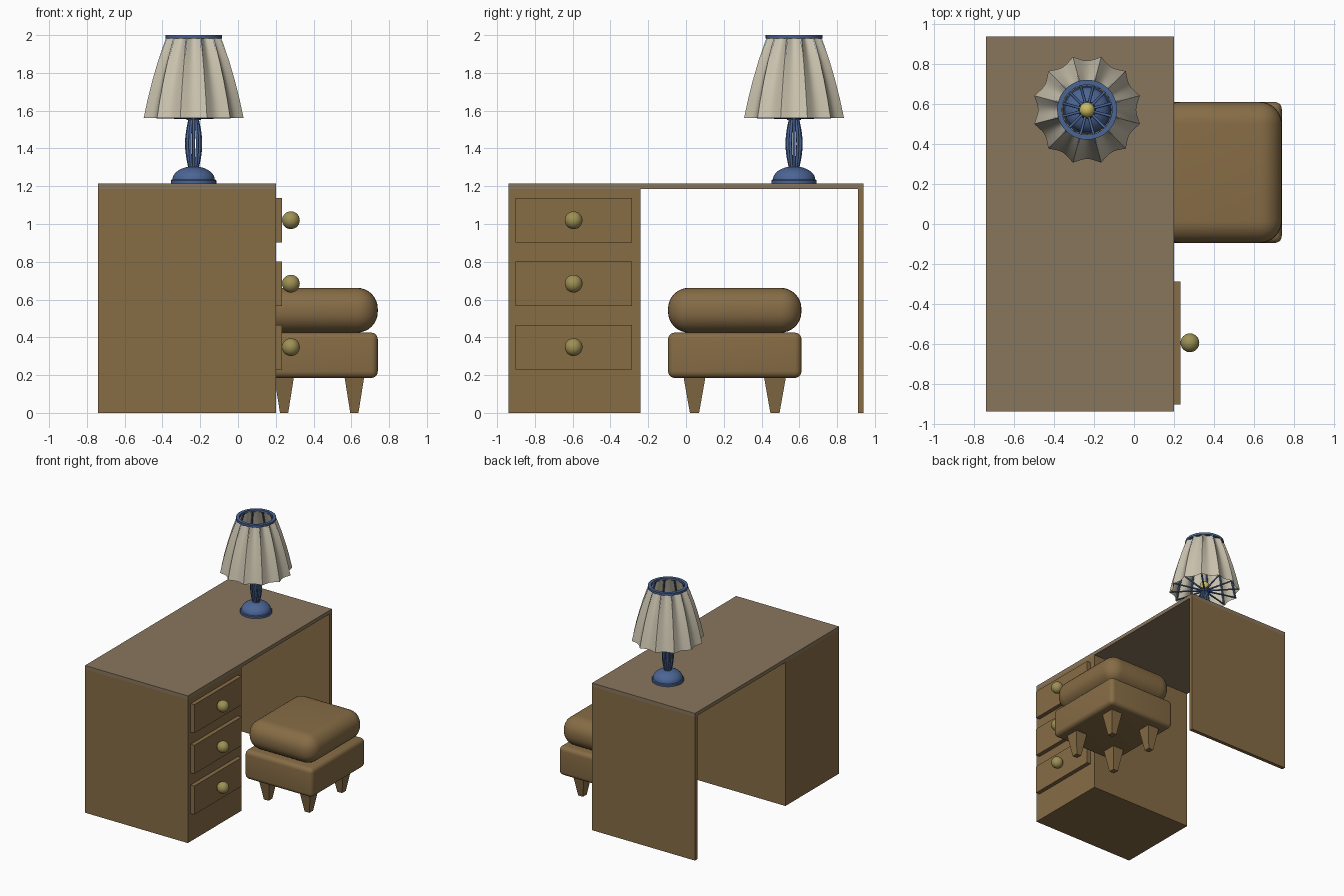
import bpy, bmesh, math
from math import sin, cos, pi, radians

if "Cube" in bpy.data.objects:
    bpy.data.objects.remove(bpy.data.objects["Cube"])


def material(name, rgb):
    m = bpy.data.materials.new(name)
    m.diffuse_color = (*rgb, 1)
    m.use_nodes = True
    m.node_tree.nodes["Principled BSDF"].inputs["Base Color"].default_value = m.diffuse_color
    return m


WOOD = material("wood", (0.24, 0.15, 0.06))
TOP = material("desktop_wood", (0.25, 0.18, 0.11))
BRASS = material("brass", (0.34, 0.28, 0.09))
BLUE = material("blue_metal", (0.07, 0.13, 0.30))
CREAM = material("cream_cloth", (0.60, 0.55, 0.43))
YELLOW = material("yellow_bulb", (0.60, 0.50, 0.12))


def finish(name, bm, mat, smooth=False):
    bmesh.ops.recalc_face_normals(bm, faces=bm.faces)
    me = bpy.data.meshes.new(name)
    bm.to_mesh(me)
    bm.free()
    me.materials.append(mat)
    ob = bpy.data.objects.new(name, me)
    bpy.context.collection.objects.link(ob)
    if smooth:
        bpy.ops.object.select_all(action='DESELECT')
        ob.select_set(True)
        bpy.context.view_layer.objects.active = ob
        bpy.ops.object.shade_smooth_by_angle(angle=radians(40))
    return ob


def box(name, lo, hi, mat, bevel=0, segments=6, foot=1):
    """Box from corner to corner; foot scales the bottom face for tapered legs."""
    bm = bmesh.new()
    bmesh.ops.create_cube(bm, size=1)
    mid = [(a + b) / 2 for a, b in zip(lo, hi)]
    for v in bm.verts:
        k = foot if v.co.z < 0 else 1
        v.co = [mid[i] + v.co[i] * (hi[i] - lo[i]) * (k if i < 2 else 1) for i in range(3)]
    if bevel:
        bmesh.ops.bevel(bm, geom=bm.edges[:], offset=bevel, segments=segments,
                        profile=0.5, affect='EDGES')
    return finish(name, bm, mat, bevel > 0)


def ball(name, centre, r, mat):
    bm = bmesh.new()
    bmesh.ops.create_uvsphere(bm, u_segments=24, v_segments=16, radius=r)
    bmesh.ops.translate(bm, verts=bm.verts, vec=centre)
    return finish(name, bm, mat, True)


def lathe(name, profile, centre, mat, n=48, closed=False, offset=lambda a: 0):
    """Revolve (r, z) points; offset varies the radius with the angle."""
    bm = bmesh.new()
    rings = []
    for r, z in profile:
        ring = []
        for i in range(n):
            a = 2 * pi * i / n
            q = r + offset(a)
            ring.append(bm.verts.new((centre[0] + q * cos(a), centre[1] + q * sin(a), z)))
        rings.append(ring)
    pairs = list(zip(rings, rings[1:])) + ([(rings[-1], rings[0])] if closed else [])
    for a, b in pairs:
        for i in range(n):
            j = (i + 1) % n
            bm.faces.new((a[i], a[j], b[j], b[i]))
    bmesh.ops.remove_doubles(bm, verts=bm.verts, dist=1e-5)
    return finish(name, bm, mat, True)


def rods(name, path, centre, count, start, thick, mat):
    """Repeat one (r, z) path as a round rod around the lamp axis."""
    cu = bpy.data.curves.new(name, 'CURVE')
    cu.dimensions = '3D'
    cu.bevel_depth = thick
    cu.bevel_resolution = 2
    cu.use_fill_caps = True
    for k in range(count):
        a = start + 2 * pi * k / count
        sp = cu.splines.new('POLY')
        sp.points.add(len(path) - 1)
        for p, (r, z) in zip(sp.points, path):
            p.co = (centre[0] + r * cos(a), centre[1] + r * sin(a), z, 1)
    cu.materials.append(mat)
    ob = bpy.data.objects.new(name, cu)
    bpy.context.collection.objects.link(ob)


# Desk: top, drawer cabinet and side panel, open at the back
box("desktop", (-0.74, -0.94, 1.185), (0.20, 0.94, 1.215), TOP)
box("drawer_cabinet", (-0.74, -0.94, 0), (0.20, -0.24, 1.185), WOOD)
box("side_panel", (-0.74, 0.91, 0), (0.20, 0.94, 1.185), WOOD)

# Drawers with ball knobs
for i in range(3):
    z = 0.348 + i * 0.336
    box(f"drawer_front_{i + 1}", (0.19, -0.903, z - 0.118), (0.234, -0.287, z + 0.118), WOOD)
    ball(f"drawer_knob_{i + 1}", (0.28, -0.595, z), 0.047, BRASS)

# Stool: seat box, cushion and tapered legs
SX, SY = 0.43, 0.258
box("stool_base", (SX - 0.31, SY - 0.353, 0.185), (SX + 0.31, SY + 0.353, 0.425), WOOD, 0.035, 5)
box("stool_cushion", (SX - 0.31, SY - 0.353, 0.425), (SX + 0.31, SY + 0.353, 0.662), WOOD, 0.11, 8)
for sx in (-1, 1):
    for sy in (-1, 1):
        x, y = SX + sx * 0.186, SY + sy * 0.213
        box(f"stool_leg_{sx}_{sy}", (x - 0.052, y - 0.058, 0), (x + 0.052, y + 0.058, 0.19),
            WOOD, foot=0.42)

# Lamp foot: disc and flattened dome
L = (-0.235, 0.572)
dome = [(0.112 * cos(t * pi / 20), 1.235 + 0.07 * sin(t * pi / 20)) for t in range(11)]
lathe("lamp_foot", [(0, 1.215), (0.12, 1.215), (0.12, 1.23), (0.115, 1.235)] + dome, L, BLUE)

# Lamp stem: cage of bowed rods with a collar
bow = [(0.02 + 0.018 * sin(pi * t / 12), 1.295 + 0.26 * t / 12) for t in range(13)]
rods("stem_rods", bow, L, 12, 0, 0.0075, BLUE)
lathe("stem_collar", [(0, 1.55), (0.038, 1.55), (0.038, 1.566), (0, 1.566)], L, BLUE, 32)

# Bulb
ball("bulb", (*L, 1.603), 0.038, YELLOW)

# Pleated shade: twelve outward ridges with hollows between
START = radians(15)
shade = [(0.274, 1.56), (0.252, 1.66), (0.226, 1.76), (0.196, 1.86), (0.168, 1.94), (0.150, 1.988)]
lathe("lamp_shade", shade, L, CREAM, 144,
      offset=lambda a: -0.028 * abs(sin(6 * (a - START))))

# Shade frame: spokes and inner ribs, and the top ring
inner = [(r - 0.012, z + 0.006) for r, z in shade[:-1]]
rods("shade_frame", [(0.03, 1.562)] + inner + [(0.14, 1.986)], L, 12, START, 0.007, BLUE)
lathe("shade_top_ring", [(0.125, 1.982), (0.15, 1.982), (0.15, 2.0), (0.125, 2.0)], L, BLUE,
      closed=True)
